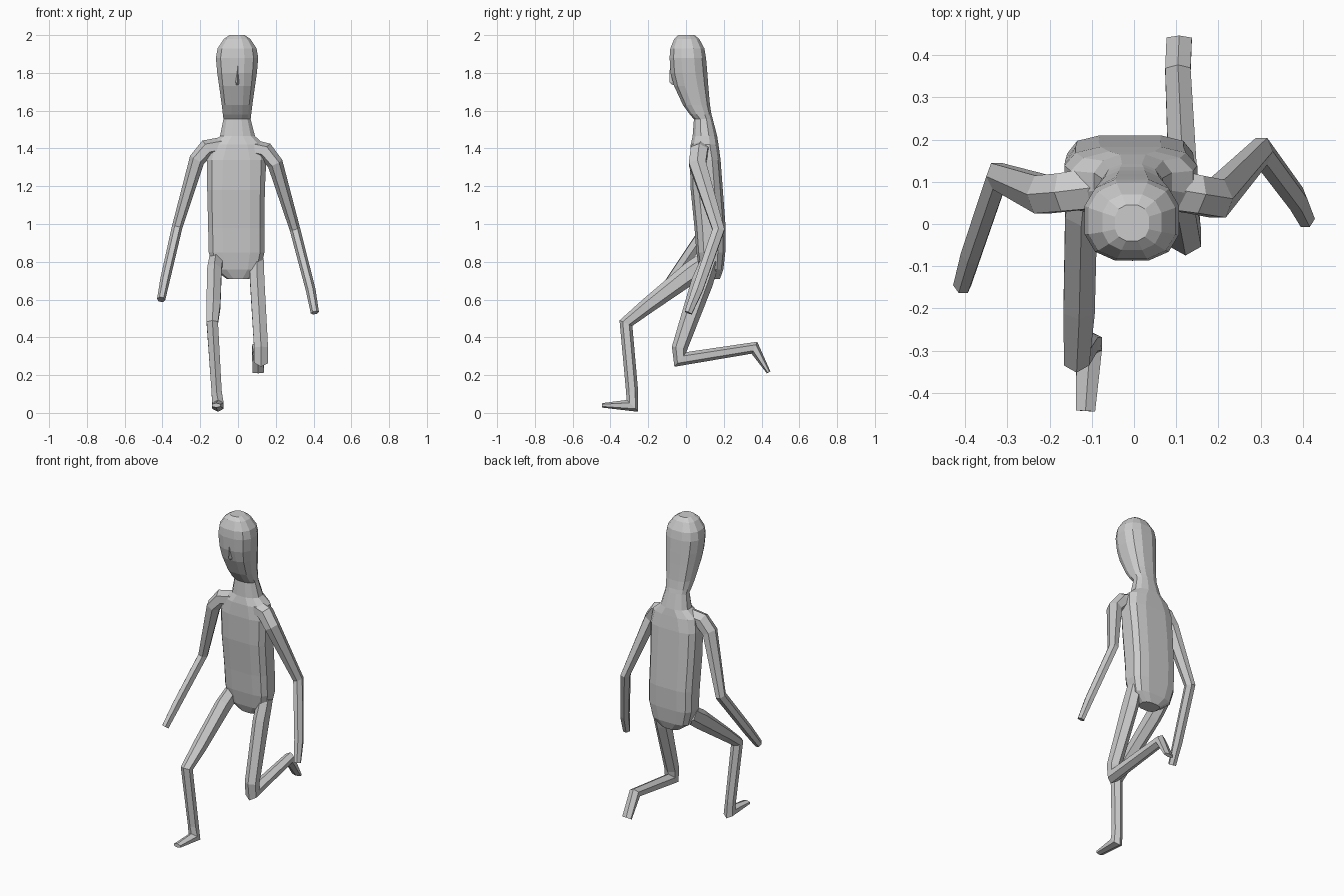
import bpy, bmesh
from math import cos, sin, pi, copysign
from mathutils import Vector


def skin(name, rings):
    """Bridge equal-sized vertex rings into a closed flat-shaded mesh."""
    bm = bmesh.new()
    loops = [[bm.verts.new(p) for p in ring] for ring in rings]
    n = len(loops[0])
    for a, b in zip(loops, loops[1:]):
        for i in range(n):
            j = (i + 1) % n
            bm.faces.new((a[i], a[j], b[j], b[i]))
    bm.faces.new(loops[0])
    bm.faces.new(loops[-1])
    bmesh.ops.recalc_face_normals(bm, faces=bm.faces)
    me = bpy.data.meshes.new(name)
    bm.to_mesh(me)
    bm.free()
    ob = bpy.data.objects.new(name, me)
    bpy.context.collection.objects.link(ob)
    return ob


def section(z, x0, x1, y0, y1, power):
    """12-sided rounded-box ring filling the given x and y range."""
    def f(v):
        return copysign((abs(v) / cos(pi / 12)) ** power, v)
    angles = [pi / 12 + i * pi / 6 for i in range(12)]
    return [((x0 + x1) / 2 + f(cos(a)) * (x1 - x0) / 2,
             (y0 + y1) / 2 + f(sin(a)) * (y1 - y0) / 2, z) for a in angles]


def limb(name, path, axis):
    """Six-sided tube; path rows are x, y, z, half-width along axis, half-depth."""
    pts = [Vector(p[:3]) for p in path]
    rings = []
    for i, p in enumerate(pts):
        t = Vector()
        if i > 0:
            t += (p - pts[i - 1]).normalized()
        if i < len(pts) - 1:
            t += (pts[i + 1] - p).normalized()
        t.normalize()
        u = (axis - t * axis.dot(t)).normalized()
        v = t.cross(u)
        su, sv = path[i][3:]
        rings.append([p + u * su * cos(k * pi / 3 + pi / 6) / cos(pi / 6)
                      + v * sv * sin(k * pi / 3 + pi / 6) for k in range(6)])
    return skin(name, rings)


X, Y = Vector((1, 0, 0)), Vector((0, 1, 0))

# Torso, neck and head in one loft: z, x range, y range, corner power
skin("body", [section(*s) for s in [
    (0.71, -0.06, 0.06, 0.09, 0.18, 0.7),
    (0.76, -0.13, 0.12, 0.07, 0.198, 0.6),
    (0.85, -0.155, 0.14, 0.055, 0.208, 0.55),
    (0.98, -0.158, 0.14, 0.045, 0.21, 0.55),
    (1.18, -0.163, 0.142, 0.025, 0.195, 0.55),
    (1.34, -0.165, 0.15, 0.02, 0.183, 0.6),
    (1.42, -0.15, 0.14, 0.025, 0.172, 0.75),
    (1.465, -0.095, 0.09, 0.035, 0.165, 0.85),
    (1.555, -0.077, 0.067, 0.042, 0.142, 0.85),
    (1.58, -0.08, 0.07, 0.02, 0.135, 0.75),
    (1.63, -0.086, 0.076, -0.016, 0.127, 0.75),
    (1.73, -0.1, 0.09, -0.063, 0.118, 0.75),
    (1.80, -0.11, 0.1, -0.082, 0.113, 0.8),
    (1.88, -0.117, 0.107, -0.087, 0.106, 0.8),
    (1.93, -0.108, 0.098, -0.083, 0.097, 0.8),
    (1.98, -0.075, 0.065, -0.062, 0.07, 0.8),
    (2.00, -0.045, 0.035, -0.04, 0.045, 0.8)]])

# Nose wedge
skin("nose", [[(-0.007, -0.075, 1.85), (0, -0.085, 1.85), (0.001, -0.075, 1.85)],
              [(-0.018, -0.06, 1.75), (-0.004, -0.088, 1.75), (0.01, -0.06, 1.75)],
              [(-0.018, -0.058, 1.74), (-0.004, -0.07, 1.735), (0.01, -0.058, 1.74)]])

# Arms, from inside the shoulders to the mitten hands
limb("right_arm", [
    (-0.06, 0.09, 1.42, 0.05, 0.045),
    (-0.165, 0.075, 1.40, 0.045, 0.048),
    (-0.217, 0.07, 1.34, 0.045, 0.042),
    (-0.323, 0.113, 0.98, 0.032, 0.028),
    (-0.385, -0.07, 0.71, 0.028, 0.026),
    (-0.407, -0.145, 0.60, 0.022, 0.022)], Y)
limb("left_arm", [
    (0.04, 0.09, 1.41, 0.05, 0.045),
    (0.145, 0.07, 1.385, 0.045, 0.048),
    (0.197, 0.06, 1.32, 0.045, 0.042),
    (0.302, 0.172, 0.97, 0.032, 0.028),
    (0.385, 0.06, 0.65, 0.028, 0.026),
    (0.407, 0.012, 0.53, 0.02, 0.022)], Y)

# Right leg: stepping forward with the foot flat
limb("right_leg", [
    (-0.115, 0.12, 0.81, 0.036, 0.055),
    (-0.125, 0.03, 0.745, 0.038, 0.058),
    (-0.13, -0.2, 0.57, 0.037, 0.042),
    (-0.136, -0.318, 0.475, 0.03, 0.037),
    (-0.113, -0.285, 0.11, 0.027, 0.032),
    (-0.106, -0.284, 0.037, 0.03, 0.044),
    (-0.115, -0.443, 0.04, 0.023, 0.012)], X)

# Left leg: kneeling back with the toes pointing down
limb("left_leg", [
    (0.1, 0.13, 0.81, 0.036, 0.05),
    (0.102, 0.085, 0.69, 0.038, 0.058),
    (0.122, -0.033, 0.345, 0.037, 0.042),
    (0.122, -0.03, 0.283, 0.036, 0.05),
    (0.104, 0.362, 0.345, 0.03, 0.035),
    (0.107, 0.437, 0.215, 0.03, 0.011)], X)
